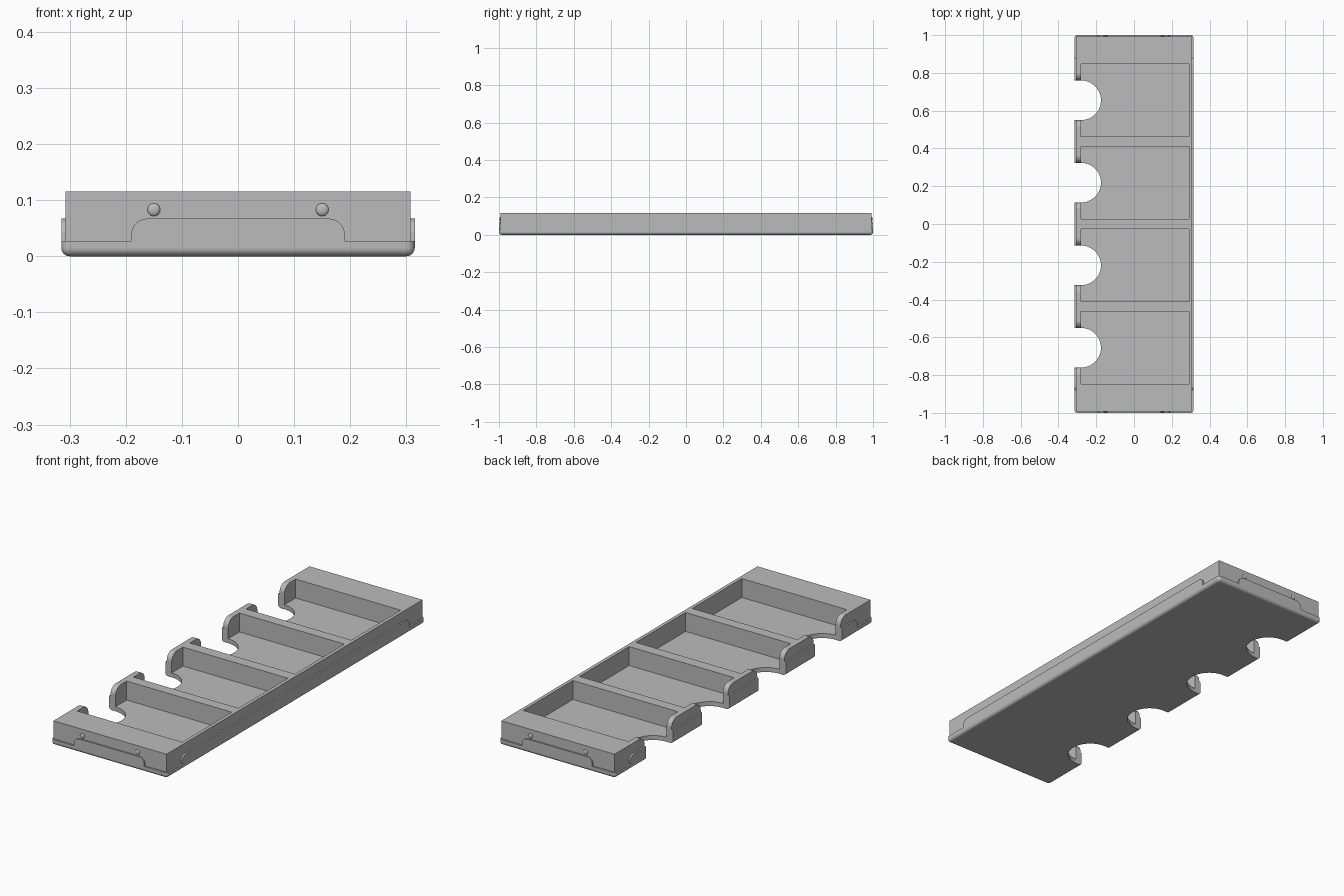
import bpy, bmesh, math
from mathutils import Vector

cube = bpy.data.objects.get("Cube")
if cube:
    bpy.data.objects.remove(cube, do_unlink=True)

HX, HY, TOP, FLOOR = 0.315, 1.0, 0.115, 0.022
STEP, LIP = 0.027, 0.067
WALL_X = -0.28                      # inner face of the notched wall
POCKETS = (-0.655, -0.219, 0.219, 0.655)
NOTCH_R = 0.105

grey = bpy.data.materials.new("plain grey")
grey.use_nodes = True
grey.diffuse_color = (0.5, 0.5, 0.5, 1)
grey.node_tree.nodes["Principled BSDF"].inputs["Base Color"].default_value = (0.5, 0.5, 0.5, 1)


def finish(name, bm):
    bmesh.ops.recalc_face_normals(bm, faces=bm.faces)
    mesh = bpy.data.meshes.new(name)
    bm.to_mesh(mesh)
    bm.free()
    mesh.materials.append(grey)
    ob = bpy.data.objects.new(name, mesh)
    bpy.context.collection.objects.link(ob)
    return ob


def prism(name, points, direction):
    """Extrude a closed outline along a direction."""
    bm = bmesh.new()
    face = bm.faces.new([bm.verts.new(p) for p in points])
    ext = bmesh.ops.extrude_face_region(bm, geom=[face])
    moved = [v for v in ext["geom"] if isinstance(v, bmesh.types.BMVert)]
    bmesh.ops.translate(bm, verts=moved, vec=Vector(direction))
    return finish(name, bm)


def box(name, x0, x1, y0, y1, z0, z1):
    return prism(name, [(x0, y0, z0), (x1, y0, z0), (x1, y1, z0), (x0, y1, z0)], (0, 0, z1 - z0))


def arc(cx, cz, r, a0, a1, n=10):
    angles = [math.radians(a0 + (a1 - a0) * i / n) for i in range(n + 1)]
    return [(cx + r * math.cos(a), cz + r * math.sin(a)) for a in angles]


def combine(target, other, operation):
    mod = target.modifiers.new("shape", "BOOLEAN")
    mod.operation, mod.object, mod.solver = operation, other, "EXACT"
    bpy.ops.object.select_all(action="DESELECT")
    bpy.context.view_layer.objects.active = target
    target.select_set(True)
    bpy.ops.object.modifier_apply(modifier=mod.name)
    bpy.data.objects.remove(other, do_unlink=True)


# Base plate with softened vertical corners and rounded bottom rim
tray = box("tray", -HX, HX, -HY, HY, 0, STEP)
bm = bmesh.new()
bm.from_mesh(tray.data)
rim = [e for e in bm.edges if min(v.co.z for v in e.verts) < 0.001]
bmesh.ops.bevel(bm, geom=rim, offset=0.015, segments=6, profile=0.5, affect="EDGES")
bm.to_mesh(tray.data)
bm.free()

# Main block standing on the plate
combine(tray, box("block", -0.307, 0.307, -0.992, 0.992, 0.018, TOP), "UNION")


# Raised lips on the long sides and on the ends
def lip_outline(half, r=0.028):
    right = arc(half - r, LIP - r, r, 0, 90)
    return [(-half, 0.02), (half, 0.02)] + right + [(-u, w) for u, w in reversed(right)]


combine(tray, prism("side_lips", [(-HX, u, w) for u, w in lip_outline(0.88)], (2 * HX, 0, 0)), "UNION")
combine(tray, prism("end_lips", [(u, -HY, w) for u, w in lip_outline(0.19)], (0, 2 * HY, 0)), "UNION")

# Four pockets, each with a round finger notch through floor and wall
r = 0.04
flare = [(NOTCH_R, -0.1)] + arc(NOTCH_R + r, TOP - r, r, 180, 90) + [(NOTCH_R + r, 0.2)]
flare += [(-u, w) for u, w in reversed(flare)]
for y in POCKETS:
    combine(tray, box("pocket", WALL_X, 0.29, y - 0.192, y + 0.192, FLOOR, 0.2), "DIFFERENCE")
    hole = [(u, w, -0.1) for u, w in arc(WALL_X, y, NOTCH_R, 0, 352.5, 47)]
    combine(tray, prism("hole", hole, (0, 0, 0.3)), "DIFFERENCE")
    gap = [(-0.4, y + u, w) for u, w in flare]
    combine(tray, prism("gap", gap, (0.4 + WALL_X + 0.0005, 0, 0)), "DIFFERENCE")


# Small round catches on both ends
def catch(name, x, y):
    bm = bmesh.new()
    bmesh.ops.create_uvsphere(bm, u_segments=24, v_segments=12, radius=0.0115)
    bmesh.ops.scale(bm, vec=(1, 0.5, 1), verts=bm.verts)
    bmesh.ops.translate(bm, vec=(x, y, 0.083), verts=bm.verts)
    return finish(name, bm)


parts = [tray]
for end, y in (("front", -0.992), ("back", 0.992)):
    for side, x in (("left", 0.15), ("right", -0.15)):
        parts.append(catch(f"{end}_{side}_catch", x, y))

# Smooth curved areas while keeping edges crisp
for ob in parts:
    bpy.ops.object.select_all(action="DESELECT")
    bpy.context.view_layer.objects.active = ob
    ob.select_set(True)
    bpy.ops.object.shade_smooth_by_angle(angle=math.radians(30))
weighted = tray.modifiers.new("even shading", "WEIGHTED_NORMAL")
weighted.keep_sharp = True
